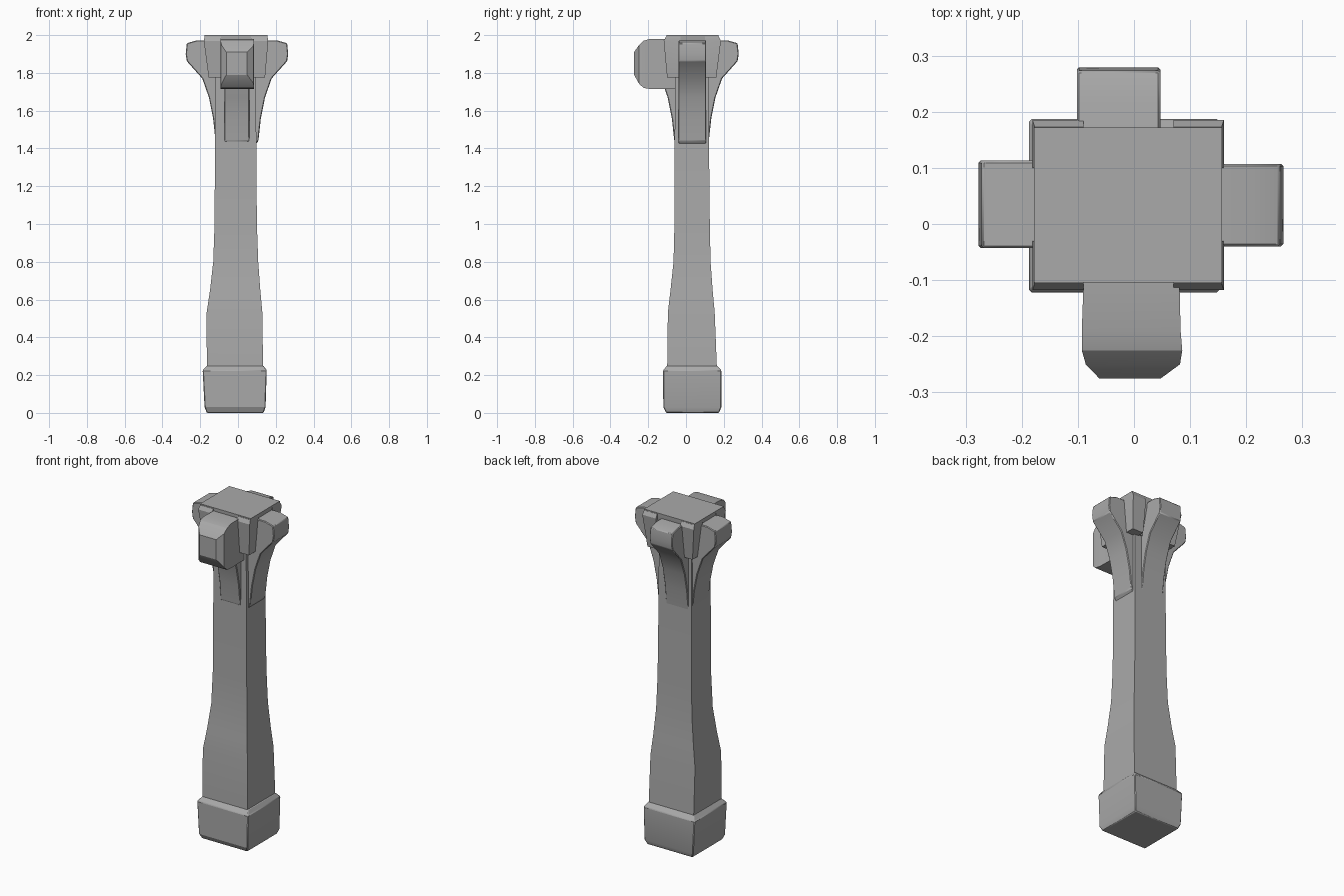
import bpy
import bmesh
from math import radians
from mathutils import Vector

cube = bpy.data.objects.get("Cube")
if cube:
    bpy.data.objects.remove(cube, do_unlink=True)

stone = bpy.data.materials.new("grey stone")
stone.use_nodes = True
stone.diffuse_color = (0.4, 0.4, 0.4, 1)
stone.node_tree.nodes["Principled BSDF"].inputs["Base Color"].default_value = (0.4, 0.4, 0.4, 1)


def skin(name, rings, bevel=0.0):
    """Join matching rings of points into a closed solid."""
    bm = bmesh.new()
    loops = [[bm.verts.new(p) for p in ring] for ring in rings]
    n = len(loops[0])
    for a, b in zip(loops, loops[1:]):
        for i in range(n):
            j = (i + 1) % n
            bm.faces.new((a[i], a[j], b[j], b[i]))
    bm.faces.new(loops[0])
    bm.faces.new(loops[-1])
    bmesh.ops.recalc_face_normals(bm, faces=bm.faces)
    mesh = bpy.data.meshes.new(name)
    bm.to_mesh(mesh)
    bm.free()
    mesh.materials.append(stone)
    obj = bpy.data.objects.new(name, mesh)
    bpy.context.collection.objects.link(obj)
    bpy.ops.object.select_all(action='DESELECT')
    obj.select_set(True)
    bpy.context.view_layer.objects.active = obj
    bpy.ops.object.shade_smooth_by_angle(angle=radians(25))
    if bevel:
        mod = obj.modifiers.new("worn edges", 'BEVEL')
        mod.width = bevel
        mod.segments = 1
    return obj


def box_ring(z, x0, x1, y0, y1):
    return [(x0, y0, z), (x1, y0, z), (x1, y1, z), (x0, y1, z)]


def box_loft(name, sections, bevel=0.0):
    return skin(name, [box_ring(*s) for s in sections], bevel)


# Plinth, with a worn lower edge and a sloping shoulder
box_loft("plinth", [
    (0.0, -0.165, 0.135, -0.105, 0.175),
    (0.03, -0.177, 0.146, -0.12, 0.187),
    (0.225, -0.187, 0.152, -0.122, 0.187),
    (0.25, -0.165, 0.135, -0.1, 0.165)], 0.004)

# Shaft, wide at the foot and slimmer above
box_loft("shaft", [
    (0.2, -0.165, 0.133, -0.1, 0.165),
    (0.53, -0.166, 0.129, -0.096, 0.152),
    (0.65, -0.148, 0.118, -0.082, 0.141),
    (0.8, -0.131, 0.107, -0.066, 0.13),
    (1.0, -0.124, 0.1, -0.061, 0.126),
    (1.4, -0.122, 0.097, -0.06, 0.122),
    (1.85, -0.12, 0.095, -0.058, 0.12)])

# Capital core and its four tapered corner blocks
box_loft("capital_top", [
    (1.78, -0.125, 0.1, -0.064, 0.126),
    (1.94, -0.165, 0.145, -0.1, 0.165),
    (1.995, -0.178, 0.157, -0.104, 0.172),
    (2.0, -0.178, 0.157, -0.104, 0.172)])
for xname, x_in, x_low, x_high in (("right", -0.09, -0.155, -0.181),
                                   ("left", 0.07, 0.143, 0.16)):
    for yname, y_in, y_low, y_high in (("front", -0.03, -0.1, -0.118),
                                       ("back", 0.1, 0.16, 0.185)):
        box_loft(f"corner_block_{yname}_{xname}", [
            (1.775, x_in, x_low, y_in, y_low),
            (1.97, x_in, x_high, y_in, y_high),
            (1.993, x_in, x_high + 0.004 * (1 if x_high < 0 else -1),
             y_in, y_high + (0.012 if y_high < 0 else -0.012))])


# Curved brackets growing out of the shaft, as (distance beyond shaft, height)
FLARE = [(-0.03, 1.4), (0.0, 1.44), (0.013, 1.56), (0.035, 1.67), (0.07, 1.77)]
HEAD = [(0.152, 1.862), (0.158, 1.9), (0.152, 1.957), (0.1, 1.972), (-0.03, 1.972)]


def bracket(name, origin, out, side, lo, hi, profile):
    out, side, origin = Vector(out), Vector(side), Vector(origin)
    rings = [[origin + out * d + side * s + Vector((0, 0, z)) for d, z in profile]
             for s in (lo, hi)]
    return skin(name, rings, 0.004)


X, Y = Vector((1, 0, 0)), Vector((0, 1, 0))
bracket("bracket_right", -0.119 * X, -X, Y, -0.043, 0.113, FLARE + HEAD)
bracket("bracket_left", 0.108 * X, X, Y, -0.04, 0.107, FLARE + HEAD)
bracket("bracket_back", 0.121 * Y, Y, X, -0.102, 0.047, FLARE + HEAD)
bracket("bracket_front", -0.062 * Y, -Y, X, -0.072, 0.06,
        FLARE + [(0.08, 1.85), (-0.03, 1.85)])

# Larger front boss with a rounded nose
boss = [(-0.05, -0.088, 0.08, 1.715, 1.98),
        (-0.19, -0.093, 0.083, 1.715, 1.98),
        (-0.225, -0.093, 0.086, 1.72, 1.97),
        (-0.25, -0.086, 0.082, 1.745, 1.945),
        (-0.275, -0.062, 0.048, 1.79, 1.91)]
skin("front_boss", [[(x0, y, z0), (x1, y, z0), (x1, y, z1), (x0, y, z1)]
                    for y, x0, x1, z0, z1 in boss])
